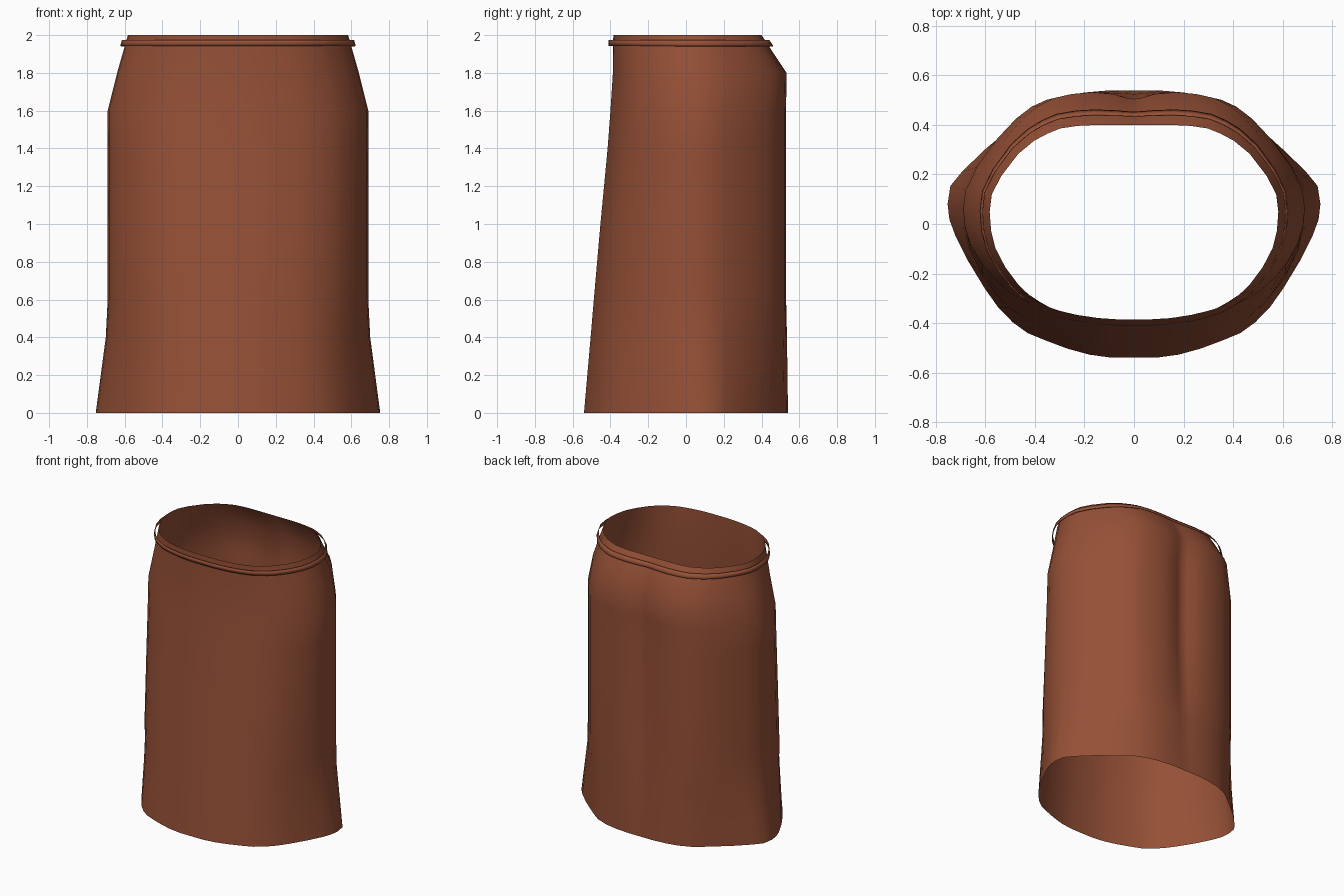
import bpy
import bmesh
import math
from mathutils import Vector

default_cube = bpy.data.objects.get("Cube")
if default_cube:
    bpy.data.objects.remove(default_cube, do_unlink=True)

# One reddish-brown leather colour for the whole garment
leather = bpy.data.materials.new("reddish brown leather")
leather.use_nodes = True
leather_colour = (0.30, 0.08, 0.037, 1)
leather.diffuse_color = leather_colour
leather.node_tree.nodes["Principled BSDF"].inputs["Base Color"].default_value = leather_colour

# Unit half outlines from the centre line to the side: x, then y at hem, hips and waist
BACK = [(0, 1, 1, 1), (.06, 1, 1, 1), (.13, 1, 1, 1), (.27, .98, .98, 1),
        (.39, .94, .96, .99), (.51, .86, .92, .96), (.6, .75, .86, .9),
        (.69, .63, .76, .82), (.8, .48, .59, .67), (.92, .29, .35, .41),
        (.985, .16, .15, .2), (1, 0, 0, 0)]
FRONT = [(0, 1, 1, 1), (.12, 1, 1, 1), (.24, .98, .98, .99), (.36, .94, .95, .97),
         (.47, .89, .91, .94), (.57, .84, .86, .9), (.65, .77, .8, .84),
         (.73, .67, .73, .77), (.8, .55, .64, .68), (.89, .37, .49, .52),
         (.96, .2, .31, .34), (.99, .1, .16, .18)]

# Levels: height, half width, front y, back y, cleft depth, outline (hem, hips, waist)
LEVELS = [(0, .753, -.54, .54, 0, 0), (.4, .7, -.505, .54, .015, .7),
          (.6, .69, -.488, .54, .03, 1), (1, .69, -.453, .54, .05, 1),
          (1.4, .69, -.415, .54, .05, 1), (1.6, .69, -.4, .54, .05, 1),
          (1.8, .64, -.387, .54, .035, 1.3), (2, .583, -.385, .4, 0, 2)]


def outline(level):
    """Closed ring of points for one level, mirrored across the centre line."""
    z, width, front, back, cleft, blend = level
    middle = .08 - .015 * blend
    half = []
    for side, reach in ((BACK, back - middle), (FRONT[::-1], front - middle)):
        for x, hem, hips, waist in side:
            px = x * width
            unit = hem + (hips - hem) * min(blend, 1) + (waist - hips) * max(blend - 1, 0)
            py = middle + reach * unit
            if reach > 0:
                py -= cleft * math.exp(-(px / .09) ** 2)
            half.append(Vector((px, py, z)))
    mirrored = [Vector((-p.x, p.y, p.z)) for p in half[-2:0:-1]]
    return half + mirrored


def level_at(z):
    """Level interpolated at any height."""
    for low, high in zip(LEVELS, LEVELS[1:]):
        if z <= high[0]:
            t = (z - low[0]) / (high[0] - low[0])
            return tuple(a + (b - a) * t for a, b in zip(low, high))


def pushed_out(ring, distance):
    """Ring moved outward along its own normals."""
    result = []
    for i, p in enumerate(ring):
        along = ring[(i + 1) % len(ring)] - ring[i - 1]
        result.append(p + Vector((-along.y, along.x, 0)).normalized() * distance)
    return result


def loft(name, rings):
    """Open tube skinned over rings, with smooth faces pointing outward."""
    bm = bmesh.new()
    loops = [[bm.verts.new(p) for p in ring] for ring in rings]
    for low, high in zip(loops, loops[1:]):
        for i in range(len(low)):
            j = (i + 1) % len(low)
            bm.faces.new((low[j], low[i], high[i], high[j])).smooth = True
    mesh = bpy.data.meshes.new(name)
    bm.to_mesh(mesh)
    bm.free()
    mesh.materials.append(leather)
    obj = bpy.data.objects.new(name, mesh)
    bpy.context.collection.objects.link(obj)
    return obj


# Skirt body, open at the waist and the hem
loft("skirt_body", [outline(level) for level in LEVELS])

# Thin belt standing off the waist
belt = loft("waist_belt", [pushed_out(outline(level_at(z)), .024) for z in (1.942, 1.974)])
shell = belt.modifiers.new("thickness", "SOLIDIFY")
shell.thickness = .004
